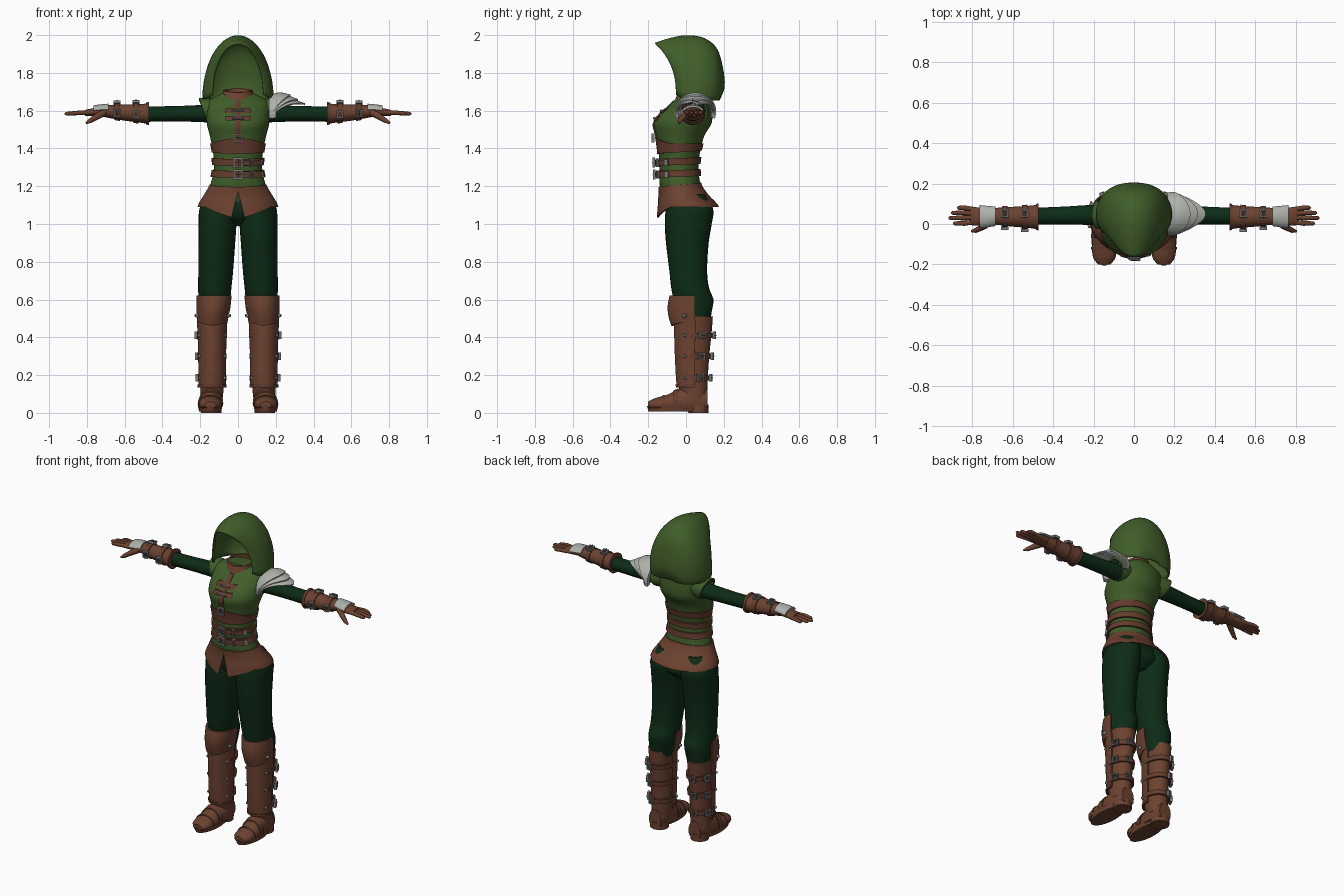
import bpy, bmesh
from math import sin, cos, radians, pi
from mathutils import Vector

cube = bpy.data.objects.get("Cube")
if cube:
    bpy.data.objects.remove(cube, do_unlink=True)


def material(name, *rgb):
    m = bpy.data.materials.new(name)
    m.use_nodes = True
    m.diffuse_color = (*rgb, 1)
    node = next(n for n in m.node_tree.nodes if n.type == 'BSDF_PRINCIPLED')
    node.inputs["Base Color"].default_value = (*rgb, 1)
    return m


GREEN = material("tunic green", .05, .11, .022)
DARK = material("trouser green", .004, .024, .008)
BROWN = material("leather brown", .15, .054, .03)
STRAP = material("strap brown", .125, .045, .027)
PLATE = material("pale plate", .42, .44, .40)
METAL = material("buckle grey", .2, .21, .2)


def grid(name, rows, mat, wrap=True, loop=False, caps=True, pair=False, thick=0):
    """Skin rows of points; a pair is also mirrored across x."""
    for sign, prefix in ((1, "left_"), (-1, "right_")) if pair else ((1, ""),):
        bm = bmesh.new()
        vs = [[bm.verts.new((p[0] * sign, p[1], p[2])) for p in r] for r in rows]
        count, width = len(vs), len(vs[0])
        for i in range(count if loop else count - 1):
            a, b = vs[i], vs[(i + 1) % count]
            for j in range(width if wrap else width - 1):
                k = (j + 1) % width
                bm.faces.new((a[j], a[k], b[k], b[j]))
        if wrap and caps and not loop:
            bm.faces.new(vs[0])
            bm.faces.new(vs[-1])
        bmesh.ops.recalc_face_normals(bm, faces=bm.faces)
        for f in bm.faces:
            f.smooth = True
        for e in bm.edges:
            e.smooth = e.calc_face_angle(0) < radians(40)
        mesh = bpy.data.meshes.new(prefix + name)
        bm.to_mesh(mesh)
        bm.free()
        mesh.materials.append(mat)
        ob = bpy.data.objects.new(prefix + name, mesh)
        bpy.context.collection.objects.link(ob)
        if thick:
            mod = ob.modifiers.new("thickness", 'SOLIDIFY')
            mod.thickness, mod.offset = thick, 0


def blend(table, t):
    """Smooth interpolation of table rows keyed by their first value."""
    t = min(max(t, table[0][0]), table[-1][0])
    i = max(k for k in range(len(table) - 1) if table[k][0] <= t)
    p, q = table[i], table[i + 1]
    o, r = table[max(i - 1, 0)], table[min(i + 2, len(table) - 1)]
    h = q[0] - p[0]
    u = (t - p[0]) / h
    out = []
    for k in range(1, len(p)):
        m0 = (q[k] - o[k]) / (q[0] - o[0]) * h
        m1 = (r[k] - p[k]) / (r[0] - p[0]) * h
        d = q[k] - p[k]
        out.append(p[k] + u * (m0 + u * (3 * d - 2 * m0 - m1 + u * (m0 + m1 - 2 * d))))
    return out


def surface(axis, *table, floor=-1):
    """Oval body along an axis; rows hold position, two centres, two radii."""
    table = sorted(table)

    def f(a, t, off=0):
        c, d, r, s = blend(table, t)
        u, v = c + (r + off) * cos(radians(a)), d + (s + off) * sin(radians(a))
        p = Vector({'X': (t, u, v), 'Y': (u, t, v), 'Z': (u, v, t)}[axis])
        p.z = max(p.z, floor)
        return p
    f.span = table[0][0], table[-1][0]
    return f


def loft(name, f, mat, n=28, steps=24, **kw):
    lo, hi = f.span
    rows = [[f(360 * j / n, lo + (hi - lo) * i / steps) for j in range(n)] for i in range(steps + 1)]
    grid(name, rows, mat, **kw)


def patch(name, f, mat, lo, hi, a0=-90, a1=270, off=.008, th=.012, na=40, nt=5, **kw):
    """Thick sheet lying on a surface, with edges that may vary by angle."""
    full = a1 - a0 >= 360
    rows = []
    for i in range(na if full else na + 1):
        a = a0 + (a1 - a0) * i / na
        l, h = [e(a) if callable(e) else e for e in (lo, hi)]
        ts = [l + (h - l) * j / nt for j in range(nt + 1)]
        rows.append([f(a, t, off) for t in ts] + [f(a, t, off - th) for t in reversed(ts)])
    grid(name, rows, mat, loop=full, **kw)


def tube(name, points, radii, mat, n=10, **kw):
    points = [Vector(p) for p in points]
    rows = []
    for i, (p, r) in enumerate(zip(points, radii)):
        d = points[min(i + 1, len(points) - 1)] - points[max(i - 1, 0)]
        q = d.to_track_quat('Z', 'Y')
        rows.append([p + q @ Vector((r * cos(2 * pi * j / n), r * sin(2 * pi * j / n), 0)) for j in range(n)])
    grid(name, rows, mat, **kw)


def buckle(name, f, a, t, w=.022, h=.024, off=.008, up=(0, 0, 1), **kw):
    """Square frame and prong standing on a surface."""
    p = f(a, t, off)
    n = (f(a, t, off + .01) - p).normalized()
    x = Vector(up).cross(n).normalized()
    y = n.cross(x)
    rows = [[p + x * sx * w * k + y * sy * h * k + n * d for k, d in ((1, 0), (1, .014), (.65, .014), (.65, 0))]
            for sx, sy in ((-1, -1), (1, -1), (1, 1), (-1, 1))]
    grid(name, rows, METAL, loop=True, **kw)
    tube(name + "_prong", [p - x * w + n * .01, p + x * w * 1.2 + n * .014], [.004, .003], METAL, n=6, **kw)


def front(a):
    return abs((a + 270) % 360 - 180)  # degrees away from straight ahead


# Tunic
torso = surface('Z', (1.12, 0, -.01, .15, .1), (1.2, 0, -.03, .147, .108), (1.27, 0, -.036, .13, .103),
                (1.33, 0, -.038, .127, .104), (1.4, 0, -.034, .135, .113), (1.47, 0, -.03, .15, .128),
                (1.53, 0, -.018, .165, .152), (1.58, 0, 0, .167, .14), (1.62, 0, .02, .166, .115),
                (1.655, 0, .035, .155, .095), (1.68, 0, .04, .11, .075), (1.7, 0, .04, .07, .06))
loft("tunic", torso, GREEN, n=40, steps=40)
cap = surface('X', (.1, .045, 1.6, .06, .06), (.16, .045, 1.598, .07, .066), (.205, .045, 1.605, .068, .063))
patch("shoulder_cap", cap, GREEN, .11, lambda a: .183 + .024 * sin(radians(a)), off=0, pair=True)
collar = surface('Z', (1.64, 0, .025, .1, .09), (1.69, 0, .025, .08, .07), (1.73, 0, .03, .08, .065))
patch("collar", collar, BROWN, 1.65, lambda a: 1.695 + .025 * front(a) / 180, off=0)

# Corset, belts and front fastening
patch("corset", torso, STRAP, lambda a: 1.37 + .02 * front(a) / 180,
      lambda a: 1.425 + .035 * max(0, 1 - front(a) / 70), na=60)
buckle("corset_buckle", torso, -90, 1.455, off=.012)
for name, z in (("upper_belt", 1.325), ("lower_belt", 1.262)):
    patch(name, torso, STRAP, lambda a: z - .018 + .012 * front(a) / 180,
          lambda a: z + .018 + .012 * front(a) / 180, off=.012, nt=2)
    patch(name + "_tail", torso, STRAP, z - .015, z + .015, -90, -35, off=.022, na=14, nt=2)
    patch(name + "_tip", torso, METAL, z - .016, z + .016, -36, -28, off=.024, na=4, nt=2)
    buckle(name + "_buckle", torso, -90, z, .026, .026, off=.022)
    buckle(name + "_keeper", torso, -62, z, .009, .022, off=.018)
patch("placket", torso, STRAP, 1.46, 1.655, -95, -85, off=.006, na=4, nt=14)
for name, z in (("upper_toggle", 1.6), ("lower_toggle", 1.56)):
    patch(name + "_tab", torso, STRAP, z - .012, z + .012, -112, -68, off=.009, na=12, nt=2)
    tube(name, [torso(a, z, .014) for a in (-100, -90, -80)], [.006] * 3, METAL, n=8)

# Flared hip skirt, notched at the front
skirt = surface('Z', (1.03, 0, .018, .217, .17), (1.1, 0, .01, .206, .155), (1.15, 0, -.01, .178, .128),
                (1.2, 0, -.03, .149, .112), (1.23, 0, -.034, .14, .107))


def hem(a):
    d = front(a)
    return 1.175 - .14 * d / 9 if d < 9 else 1.035 + .055 * min(1, (d - 9) / 45)


patch("hip_skirt", skirt, BROWN, hem, lambda a: 1.195 + .025 * front(a) / 180, na=80, nt=8, off=.005)

# Trousers
loft("pelvis", surface('Z', (.99, 0, .02, .05, .06), (1.05, 0, .018, .15, .115), (1.16, 0, 0, .15, .1)), DARK)
leg = surface('Z', (.47, .132, .04, .068, .088), (.53, .13, .047, .078, .088), (.6, .125, .04, .084, .105),
              (.66, .123, .022, .088, .1), (.75, .118, .012, .092, .1), (.9, .112, .007, .097, .113),
              (1, .108, .012, .1, .124), (1.08, .104, .018, .1, .126), (1.16, .085, 0, .08, .1))
loft("trouser_leg", leg, DARK, steps=36, pair=True)

# Boots
shaft = surface('Z', (.07, .14, .045, .058, .068), (.14, .137, .037, .062, .076), (.3, .137, .037, .064, .086),
                (.44, .137, .042, .068, .095), (.51, .137, .045, .073, .097))
loft("boot_shaft", shaft, BROWN, pair=True)
patch("shin_guard", shaft, BROWN, .14, .49, 175, 365, off=.01, nt=12, pair=True)
patch("shin_guard_trim", shaft, STRAP, .135, .15, 175, 365, off=.015, nt=2, pair=True)
knee = surface('Z', (.44, .137, .03, .076, .1), (.5, .135, .03, .083, .12), (.56, .13, .03, .09, .128),
               (.63, .126, .03, .093, .115))
patch("knee_guard", knee, BROWN, lambda a: .46 + .03 * front(a) / 100, .622, 172, 368, off=0, nt=8, pair=True)
for name, z in (("top", .41), ("middle", .3), ("bottom", .185)):
    patch(name + "_boot_strap", shaft, STRAP, z - .014, z + .014, -10, 190, off=.012, nt=2, pair=True)
    buckle(name + "_boot_buckle", shaft, 25, z, .02, .02, off=.012, pair=True)
    buckle(name + "_boot_keeper", shaft, 75, z, .012, .02, off=.012, pair=True)
    for a in (-28, 208):
        tube(name + "_shin_stud", [shaft(a, z, .006), shaft(a, z, .02)], [.011, .006], METAL, pair=True)
for a in (-18, 198):
    tube("knee_stud", [knee(a, .515, -.002), knee(a, .515, .014)], [.013, .007], METAL, pair=True)

foot = surface('Y', (-.2, .147, .042, .03, .018), (-.17, .147, .044, .054, .032), (-.1, .147, .046, .062, .05),
               (-.04, .144, .05, .06, .074), (.03, .14, .06, .06, .085), (.115, .14, .06, .042, .065), floor=.025)
loft("boot_foot", foot, BROWN, pair=True)
patch("instep_strap", foot, STRAP, -.07, -.04, -10, 190, off=.006, nt=2, pair=True)
patch("toe_seam", foot, STRAP, -.125, -.115, -5, 185, off=.004, nt=2, pair=True)
loft("boot_sole", surface('Z', (.008, .147, -.06, .058, .138), (.036, .147, -.06, .065, .147)), BROWN, steps=2, pair=True)
loft("boot_heel", surface('Z', (0, .142, .065, .055, .053), (.045, .142, .065, .055, .055)), BROWN, steps=2, pair=True)

# Arms, bracers and gloved hands
loft("sleeve", surface('X', (.12, .045, 1.585, .052, .052), (.2, .045, 1.585, .05, .045),
                       (.35, .042, 1.583, .044, .041), (.5, .038, 1.582, .042, .041)), DARK, pair=True)
bracer = surface('X', (.472, .035, 1.585, .063, .057), (.5, .035, 1.585, .057, .051),
                 (.6, .036, 1.59, .049, .043), (.68, .038, 1.595, .042, .034), (.71, .038, 1.597, .04, .03))
loft("bracer", bracer, BROWN, pair=True)
patch("bracer_cuff", bracer, STRAP, .472, .486, off=.004, nt=2, pair=True)
for name, x in (("elbow", .54), ("wrist", .64)):
    patch(name + "_bracer_strap", bracer, STRAP, x - .014, x + .014, off=.006, nt=2, pair=True)
    for a in (75, 185):
        buckle(name + "_bracer_buckle", bracer, a, x, .02, .018, off=.006, up=(1, 0, 0), pair=True)
hand = surface('X', (.69, .038, 1.597, .036, .026), (.74, .036, 1.594, .043, .024), (.81, .04, 1.588, .046, .016))
loft("palm", hand, BROWN, pair=True)
patch("hand_plate", hand, PLATE, .685, .765, 15, 165, off=.014, th=.01, na=16, pair=True)
for name, y, tip in (("little", .08, .875), ("ring", .055, .905), ("middle", .03, .918), ("index", .003, .895)):
    tube(name + "_finger", [(.79, .04 + (y - .04) * .8, 1.589), (.84, y, 1.589), (tip - .008, y, 1.584), (tip, y, 1.583)],
         [.012, .012, .01, .004], BROWN, pair=True)
tube("thumb", [(.71, .012, 1.59), (.75, -.015, 1.567), (.785, -.033, 1.545), (.805, -.036, 1.533)],
     [.02, .016, .012, .005], BROWN, pair=True)

# Layered shoulder armour on the left only
pauldron = surface('X', (.15, .05, 1.59, .095, .08), (.23, .05, 1.588, .105, .1), (.36, .05, 1.583, .085, .062))
for i, name in enumerate(("lower", "middle", "upper")):
    patch(name + "_pauldron_plate", pauldron, PLATE, .165,
          lambda a: .2 - .008 * i + (.155 - .03 * i) * max(0, sin(radians(a))) ** 1.3,
          -18, 198, off=.008 * i - .008, th=.008, na=32, nt=8)

# Hood: arches from the hem over the crown, swept front to back
arches = [(0, -.163, 1.955, -.05, 1.685, .135), (1, -.09, 1.978, -.02, 1.668, .165), (2, 0, 1.994, .025, 1.66, .182),
          (3, .095, 1.98, .07, 1.658, .182), (4, .16, 1.925, .11, 1.656, .168), (5, .19, 1.83, .14, 1.655, .145),
          (6, .2, 1.73, .165, 1.655, .105), (7, .178, 1.665, .172, 1.655, .05)]
rows = []
for i in range(29):
    ty, tz, hy, hz, hx = blend(arches, i / 4)
    bend = 1 + 1.5 * max(0, 1 - i / 12)
    rows.append([(hx * cos(pi * j / 32), hy + (ty - hy) * max(0, sin(pi * j / 32)) ** bend,
                  hz + (tz - hz) * sin(pi * j / 32)) for j in range(33)])
grid("hood", rows, GREEN, wrap=False, thick=.01)
